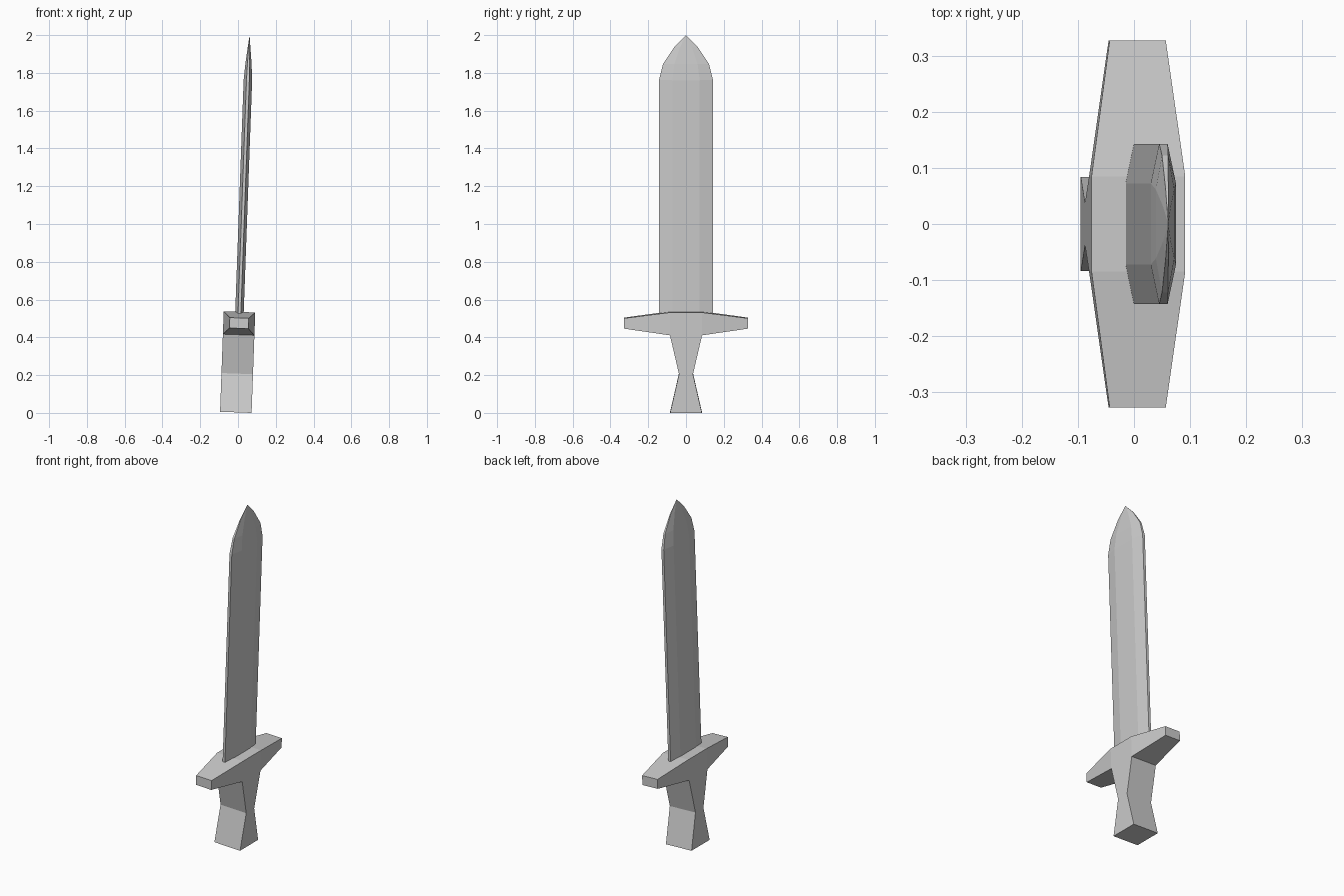
import bpy, bmesh
from math import radians
from mathutils import Matrix

if "Cube" in bpy.data.objects:
    bpy.data.objects.remove(bpy.data.objects["Cube"])

# The whole sword leans slightly towards +x
LEAN = Matrix.Translation((-0.0115, 0, 0.003)) @ Matrix.Rotation(radians(2.08), 4, 'Y')


def loft(name, rings, cap_start=False, cap_end=False, apex=None, drop=None):
    """Skin closed rings of points in order, with optional caps or a point at the end."""
    bm = bmesh.new()
    loops = [[bm.verts.new(p) for p in ring] for ring in rings]
    n = len(loops[0])
    for a, b in zip(loops, loops[1:]):
        for i in range(n):
            j = (i + 1) % n
            bm.faces.new((a[i], a[j], b[j], b[i]))
    if cap_start:
        bm.faces.new(loops[0])
    if cap_end:
        bm.faces.new(loops[-1])
    if apex:
        tip = bm.verts.new(apex)
        for i in range(n):
            bm.faces.new((loops[-1][i], loops[-1][(i + 1) % n], tip))
    bmesh.ops.recalc_face_normals(bm, faces=bm.faces)
    if drop:
        hidden = [f for f in bm.faces if drop(f)]
        bmesh.ops.delete(bm, geom=hidden, context='FACES_ONLY')
    bm.transform(LEAN)
    mesh = bpy.data.meshes.new(name)
    bm.to_mesh(mesh)
    bm.free()
    obj = bpy.data.objects.new(name, mesh)
    bpy.context.collection.objects.link(obj)
    return obj


# Grip: constant depth, pinched at the middle
W = 0.0835
loft("grip", [[(-W, -y, z), (W, -y, z), (W, y, z), (-W, y, z)]
              for z, y in ((0, 0.084), (0.205, 0.037), (0.411, 0.085))],
     cap_start=True)

# Guard: box centre with arms tapering out; underside is open where the grip joins
arm, mid = (0.05, 0.445, 0.5), (W, 0.411, 0.532)
guard = [[(-w, y, lo), (w, y, lo), (w, y, hi), (-w, y, hi)]
         for y, (w, lo, hi) in ((-0.327, arm), (-0.085, mid), (0.085, mid), (0.327, arm))]
loft("guard", guard, True, True,
     drop=lambda f: all(abs(v.co.z - 0.411) < 1e-4 for v in f.verts))


# Blade: flat-faced eight-sided section narrowing to a point
def section(z, half_width, half_thick):
    f, e = half_width * 0.505, half_thick / 3
    t, w = half_thick, half_width
    return [(x, y, z) for x, y in ((-t, -f), (-e, -w), (e, -w), (t, -f),
                                   (t, f), (e, w), (-e, w), (-t, f))]


loft("blade", [section(0.52, 0.143, 0.0225), section(1.76, 0.143, 0.0225),
               section(1.845, 0.122, 0.0165), section(1.935, 0.062, 0.007)],
     apex=(0, 0, 1.998))
